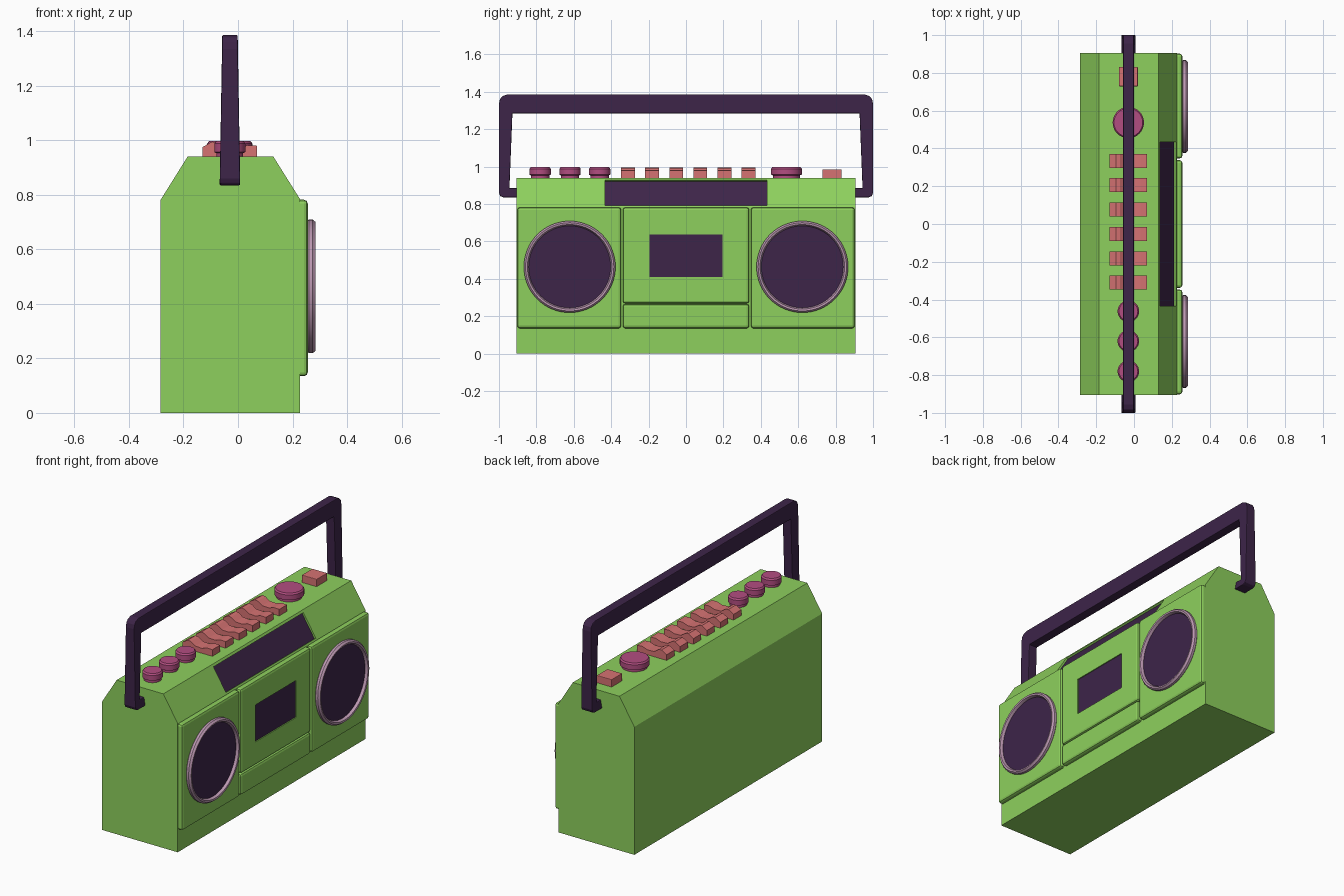
import bpy, bmesh, math
from mathutils import Vector

if "Cube" in bpy.data.objects:
    bpy.data.objects.remove(bpy.data.objects["Cube"])


def material(name, rgb):
    m = bpy.data.materials.new(name)
    m.diffuse_color = (*rgb, 1)
    m.use_nodes = True
    m.node_tree.nodes["Principled BSDF"].inputs["Base Color"].default_value = m.diffuse_color
    return m


GREEN = material("green plastic", (0.27, 0.63, 0.11))
DARK = material("dark purple", (0.047, 0.018, 0.066))
MAGENTA = material("magenta", (0.45, 0.075, 0.22))
CORAL = material("coral", (0.67, 0.17, 0.17))
MAUVE = material("mauve", (0.50, 0.31, 0.44))


def finish(name, bm, mat, bevel=0, segments=2, smooth=False):
    bmesh.ops.recalc_face_normals(bm, faces=bm.faces)
    me = bpy.data.meshes.new(name)
    bm.to_mesh(me)
    bm.free()
    me.materials.append(mat)
    ob = bpy.data.objects.new(name, me)
    bpy.context.collection.objects.link(ob)
    if bevel:
        b = ob.modifiers.new("bevel", "BEVEL")
        b.width, b.segments = bevel, segments
    if smooth:
        bpy.context.view_layer.objects.active = ob
        ob.select_set(True)
        bpy.ops.object.shade_smooth_by_angle(angle=math.radians(35))
        ob.select_set(False)
    return ob


def prism(name, pts, direction, mat, **kw):
    """Extrude a closed 3D outline along a direction."""
    bm = bmesh.new()
    f = bm.faces.new([bm.verts.new(p) for p in pts])
    r = bmesh.ops.extrude_face_region(bm, geom=[f], use_keep_orig=True)
    bmesh.ops.translate(bm, vec=direction, verts=[v for v in r["geom"] if isinstance(v, bmesh.types.BMVert)])
    return finish(name, bm, mat, **kw)


def box(name, centre, size, mat, tilt=0, **kw):
    bm = bmesh.new()
    bmesh.ops.create_cube(bm, size=1)
    bmesh.ops.scale(bm, vec=size, verts=bm.verts)
    ob = finish(name, bm, mat, **kw)
    ob.location = centre
    ob.rotation_euler.y = tilt
    return ob


def lathe(name, profile, centre, mat, closed=False, along_x=False, steps=48):
    """Spin (radius, height) points round z, or round x."""
    bm = bmesh.new()
    rings = []
    for r, h in profile:
        ring = []
        for i in range(steps):
            a = 2 * math.pi * i / steps
            c, s = r * math.cos(a), r * math.sin(a)
            ring.append(bm.verts.new((h, c, s) if along_x else (c, s, h)))
        rings.append(ring)
    pairs = list(zip(rings, rings[1:])) + ([(rings[-1], rings[0])] if closed else [])
    for lo, hi in pairs:
        for i in range(steps):
            j = (i + 1) % steps
            bm.faces.new((lo[i], lo[j], hi[j], hi[i]))
    if not closed:
        bm.faces.new(rings[0])
        bm.faces.new(rings[-1])
    ob = finish(name, bm, mat, smooth=True)
    ob.location = centre
    return ob


def recess(target, name, centre, size, depth, tilt=0):
    """Cut a shallow pocket facing +x (tilted about y) and lay a dark plate in it."""
    n = Vector((math.cos(tilt), 0, -math.sin(tilt)))
    cutter = box(name + "_cutter", centre, (depth * 2, *size), GREEN, tilt)
    cutter.hide_render = True
    cutter.hide_viewport = True
    m = target.modifiers.new("recess", "BOOLEAN")
    m.operation, m.object, m.solver = "DIFFERENCE", cutter, "EXACT"
    box(name, Vector(centre) - n * (depth + 0.001), (0.006, size[0] + 0.002, size[1] + 0.002), DARK, tilt)


# main case with sloped shoulders
W = 0.905
outline = [(-0.285, 0), (0.227, 0), (0.227, 0.785), (0.13, 0.94), (-0.185, 0.94), (-0.285, 0.78)]
case = prism("case", [(x, -W, z) for x, z in outline], (0, 2 * W, 0), GREEN)
recess(case, "tuner_display", (0.18, 0, 0.86), (0.866, 0.158), 0.013, -math.atan2(0.097, 0.155))


# raised front panels
def panel(name, y0, y1, z0, z1):
    return box(name, (0.22, (y0 + y1) / 2, (z0 + z1) / 2), (0.072, y1 - y0, z1 - z0), GREEN, bevel=0.014, segments=2)


for side, s in (("left", -1), ("right", 1)):
    y0, y1 = sorted((s * 0.347, s * 0.902))
    panel(side + "_speaker_panel", y0, y1, 0.135, 0.782)
door = panel("cassette_door", -0.338, 0.338, 0.268, 0.782)
panel("lower_panel", -0.338, 0.338, 0.135, 0.265)
recess(door, "cassette_window", (0.256, 0, 0.523), (0.39, 0.226), 0.008)

# speakers: mauve ring and dark grille
for side, s in (("left", -1), ("right", 1)):
    c = (0, s * 0.622, 0.464)
    lathe(side + "_speaker_ring", [(0.236, 0.25), (0.245, 0.26), (0.245, 0.274), (0.236, 0.285),
                                   (0.226, 0.283), (0.219, 0.268), (0.219, 0.25)],
          c, MAUVE, closed=True, along_x=True, steps=64)
    lathe(side + "_speaker_grille", [(0.222, 0.25), (0.222, 0.268)], c, DARK, along_x=True, steps=64)


# knobs on the top
def knob(name, y, r):
    lathe(name, [(r * 0.86, 0.935), (r * 0.86, 0.953), (r, 0.957), (r, 0.988), (r - 0.007, 0.997)],
          (-0.03, y, 0), MAGENTA, steps=32)


for i, y in enumerate((-0.78, -0.62, -0.462)):
    knob(f"small_knob_{i + 1}", y, 0.057)
knob("tuning_knob", 0.537, 0.083)

# tape keys with a dished top
key = [(0.07, 0.935), (0.07, 0.98), (0.035, 0.982), (0.0, 0.97), (-0.045, 0.972),
       (-0.075, 0.992), (-0.095, 0.995), (-0.13, 0.975), (-0.13, 0.935)]
for i in range(6):
    y = 0.012 + (i - 2.5) * 0.129
    prism(f"tape_key_{i + 1}", [(x, y - 0.037, z) for x, z in key], (0, 0.074, 0), CORAL)
box("power_button", (-0.03, 0.78, 0.96), (0.1, 0.102, 0.05), CORAL, bevel=0.003)

# carrying handle, mirrored outline, with feet that flare
half = [(0.9, 0.885), (0.944, 0.885), (0.928, 1.285)]
outer = [(0.955, 1.386), (0.982, 1.377), (0.995, 1.36), (1.0, 1.335),
         (1.0, 0.86), (0.993, 0.842), (0.975, 0.835), (0.9, 0.835)]
right = half[::-1] + [(0.9, 0.835)] + outer[-2::-1]
loop = right + [(-y, z) for y, z in right[::-1]]
handle = prism("handle", [(-0.058, y, z) for y, z in loop], (0.057, 0, 0), DARK, bevel=0.004)
for v in handle.data.vertices:
    if v.co.z < 0.87:
        v.co.x = -0.0295 + (v.co.x + 0.0295) * 1.32
